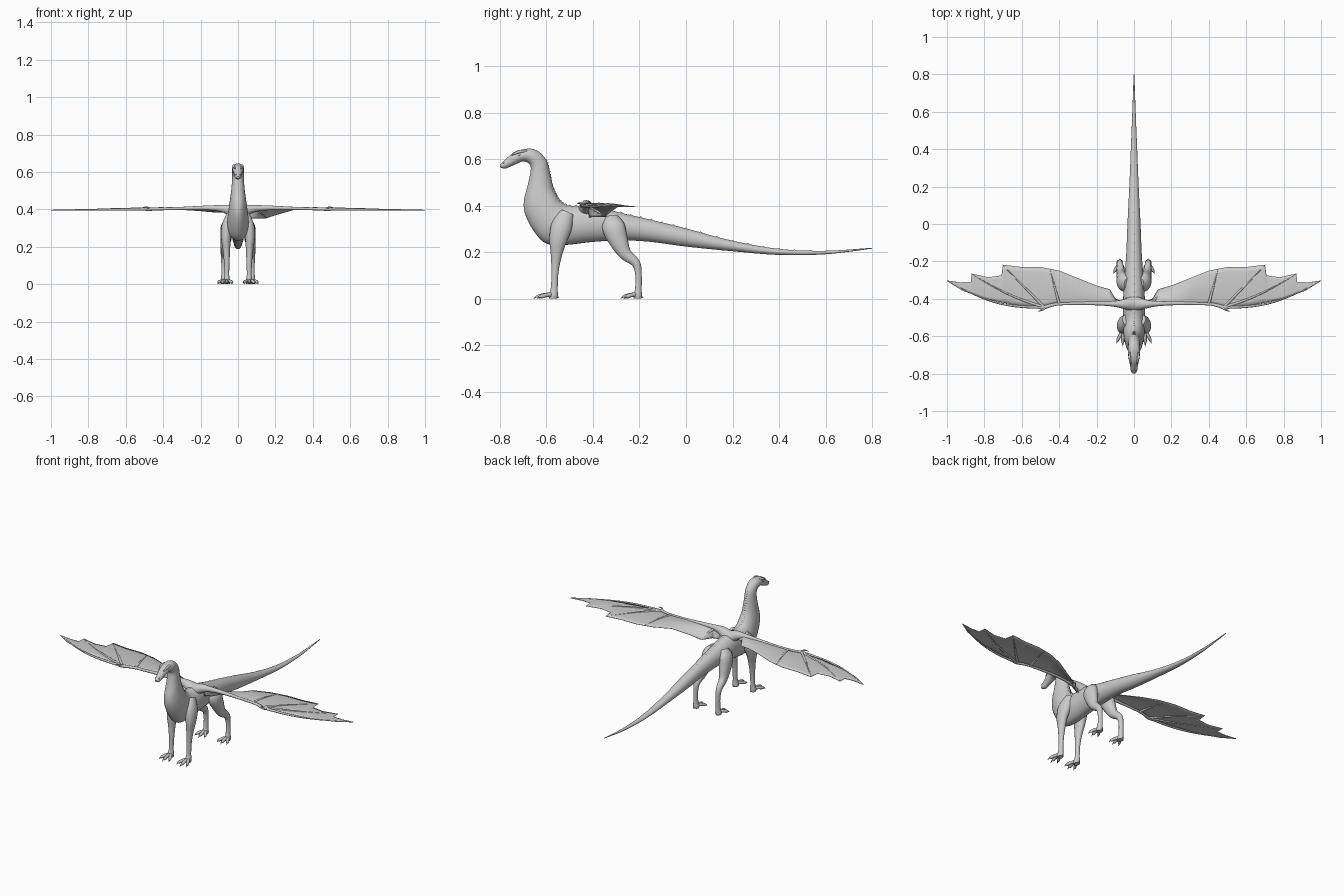
import bpy, bmesh, math
from mathutils import Vector, Matrix

if "Cube" in bpy.data.objects:
    bpy.data.objects.remove(bpy.data.objects["Cube"])


def finish(name, bm, angle=50):
    bmesh.ops.recalc_face_normals(bm, faces=bm.faces)
    me = bpy.data.meshes.new(name)
    bm.to_mesh(me)
    bm.free()
    ob = bpy.data.objects.new(name, me)
    bpy.context.collection.objects.link(ob)
    bpy.ops.object.select_all(action='DESELECT')
    bpy.context.view_layer.objects.active = ob
    ob.select_set(True)
    bpy.ops.object.shade_smooth_by_angle(angle=math.radians(angle))
    return ob


def spline(rows, sub=5):
    """Catmull-Rom resampling of rows of numbers."""
    out = []
    for i in range(len(rows) - 1):
        a, b, c, d = (rows[max(0, min(len(rows) - 1, i + k))] for k in (-1, 0, 1, 2))
        for s in range(sub):
            t = s / sub
            out.append([q + .5 * t * (r - p + t * (2*p - 5*q + 4*r - s4 + t * (3*(q - r) + s4 - p)))
                        for p, q, r, s4 in zip(a, b, c, d)])
    return out + [list(rows[-1])]


def loft(name, rings, n=20):
    """Skin a list of (centre, side vector, up vector) ellipses."""
    bm = bmesh.new()
    loops = [[bm.verts.new(c + u * math.cos(2*math.pi*k/n) + v * math.sin(2*math.pi*k/n))
              for k in range(n)] for c, u, v in rings]
    for a, b in zip(loops, loops[1:]):
        for k in range(n):
            bm.faces.new((a[k], a[(k+1) % n], b[(k+1) % n], b[k]))
    bm.faces.new(loops[0])
    bm.faces.new(loops[-1])
    return finish(name, bm)


def limb(name, rows, side=1, n=14, sub=5):
    """Tube through rows of (x, y, z, side radius, depth radius)."""
    pts = spline(rows, sub)
    cs = [Vector((p[0] * side, p[1], p[2])) for p in pts]
    rings = []
    for i, p in enumerate(pts):
        t = (cs[min(i+1, len(cs)-1)] - cs[max(i-1, 0)]).normalized()
        ref = Vector((0, 0, 1)) if abs(t.x) > .7 else Vector((1, 0, 0))
        u = (ref - t * ref.dot(t)).normalized()
        rings.append((cs[i], u * max(p[3], .0008), t.cross(u) * max(p[4], .0008)))
    return loft(name, rings, n)


def lerp(table, x):
    for (x0, y0), (x1, y1) in zip(table, table[1:]):
        if x <= x1:
            return y0 + (y1 - y0) * (x - x0) / (x1 - x0)
    return table[-1][1]


# Body, tail, neck and head: top y, top z, bottom y, bottom z, half width
BODY = [
    (.80, .22, .80, .216, .002), (.60, .207, .60, .192, .009),
    (.40, .215, .40, .189, .017), (.20, .25, .20, .205, .025),
    (0, .303, 0, .225, .035), (-.15, .34, -.15, .245, .041),
    (-.28, .37, -.28, .252, .05), (-.40, .40, -.40, .245, .058),
    (-.50, .40, -.52, .232, .058), (-.54, .42, -.60, .238, .058),
    (-.56, .45, -.65, .285, .054), (-.573, .48, -.69, .36, .047),
    (-.582, .52, -.697, .42, .040), (-.59, .56, -.68, .49, .034),
    (-.60, .595, -.668, .55, .031), (-.625, .627, -.67, .575, .031),
    (-.66, .645, -.685, .588, .032), (-.70, .643, -.705, .59, .031),
    (-.735, .633, -.73, .58, .026), (-.765, .61, -.757, .568, .02),
    (-.787, .59, -.78, .56, .017), (-.80, .576, -.798, .565, .008)]
skin = spline(BODY, 6)
loft("body", [(Vector((0, (a+c)/2, (b+d)/2)), Vector((w, 0, 0)), Vector((0, (a-c)/2, (b-d)/2)))
              for a, b, c, d, w in skin], 28)

# Low scales along the spine
bm = bmesh.new()
for a, b, c, d, w in skin[8:86:2]:
    up = Vector((0, a - c, b - d)).normalized()
    m = Matrix.Translation(Vector((0, a, b)) + up * .001) @ up.to_track_quat('Z', 'Y').to_matrix().to_4x4()
    r = .005 + w * .12
    bmesh.ops.create_cone(bm, cap_ends=True, segments=6, radius1=r, radius2=0, depth=r * .9, matrix=m)
finish("spine_scales", bm)

# Limb paths
FRONT = [(.042, -.51, .37, .02, .03), (.056, -.535, .31, .032, .046), (.064, -.55, .25, .027, .038),
         (.062, -.557, .19, .02, .025), (.06, -.563, .12, .015, .016), (.06, -.566, .05, .013, .015),
         (.06, -.57, .015, .018, .02), (.06, -.57, .002, .016, .018)]
REAR = [(.035, -.32, .35, .02, .03), (.055, -.312, .31, .035, .05), (.064, -.29, .25, .031, .042),
        (.07, -.262, .195, .023, .028), (.075, -.215, .153, .017, .019), (.076, -.204, .10, .013, .014),
        (.076, -.205, .04, .014, .015), (.076, -.208, .015, .018, .019), (.076, -.208, .002, .016, .017)]

# Wing outline seen from above and finger tips
LEAD = [(.06, -.43), (.42, -.428), (.5, -.45), (.62, -.437), (.8, -.40), (.92, -.355), (1, -.305)]
TRAIL = [(.06, -.415), (.1, -.40), (.13, -.35), (.2, -.33), (.3, -.29), (.4, -.25), (.5, -.23),
         (.6, -.23), (.7, -.218), (.708, -.275), (.78, -.285), (.868, -.265), (.872, -.31),
         (.93, -.312), (1, -.302)]
TIPS = [(1, -.303), (.87, -.266), (.703, -.219), (.45, -.24)]
HEIGHT = [(.06, .405), (.2, .408), (.5, .401), (1, .396)]


def wing_z(x, t, drop):
    sag = drop * t * max(0, min(1, (.3 - x) / .15))
    return lerp(HEIGHT, x) - .010 * t * (1 - x) + .012 * math.sin(math.pi * t) * (1 - x) - sag


def wing_point(x, y, drop):
    a, b = lerp(LEAD, x), lerp(TRAIL, x)
    return wing_z(x, max(0, min(1, (y - a) / max(b - a, .001))), drop)


for tag, s in (("right", 1), ("left", -1)):
    # Legs with three clawed toes each
    for part, path, reach in (("front", FRONT, .085), ("rear", REAR, .073)):
        limb(f"{part}_leg_{tag}", path, s)
        x, y = path[-1][:2]
        for i, dx in enumerate((-.032, 0, .032)):
            l = reach * (1 if dx == 0 else .82)
            limb(f"{part}_toe_{tag}_{i}", [
                (x, y, .018, .011, .011), (x + dx*.5, y - l*.4, .017, .009, .009),
                (x + dx*.85, y - l*.72, .011, .008, .009), (x + dx*.95, y - l*.82, .011, .004, .005),
                (x + dx*1.05, y - l, .002, .001, .001)], s, 8, 3)
        limb(f"{part}_heel_claw_{tag}", [(x, y + .008, .016, .007, .007),
                                         (x, y + .024, .004, .001, .001)], s, 8, 3)

    # Wing membrane
    drop = .045 if s > 0 else .012
    xs = sorted({round(.06 + .94*i/70, 4) for i in range(71)} | {p[0] for p in TRAIL + LEAD})
    bm = bmesh.new()
    rows = []
    for x in xs:
        a, b = lerp(LEAD, x), lerp(TRAIL, x)
        rows.append([bm.verts.new((s*x, a + (b-a)*j/8, wing_z(x, j/8, drop))) for j in range(9)])
    for p, q in zip(rows, rows[1:]):
        for j in range(8):
            bm.faces.new((p[j], q[j], q[j+1], p[j+1]))
    web = finish(f"wing_membrane_{tag}", bm, 60)
    mod = web.modifiers.new("thickness", 'SOLIDIFY')
    mod.thickness, mod.offset = .003, 0

    # Wing arm, fingers and thumb claw
    limb(f"wing_arm_{tag}", [(.0, -.425, .375, .04, .045), (.05, -.428, .398, .027, .028),
                             (.11, -.427, .407, .016, .015), (.2, -.424, .408, .011, .011),
                             (.32, -.425, .405, .008, .008), (.42, -.43, .403, .008, .008),
                             (.48, -.446, .401, .009, .01), (.51, -.45, .40, .005, .005)], s)
    for i, (x, y) in enumerate(TIPS):
        x0, y0 = (.48, -.445) if i < 3 else (.4, -.427)
        path = []
        for k in range(8):
            t = k / 7
            px, py = x0 + (x-x0)*t, y0 + (y-y0)*t
            if i < 2:
                py -= (.045, .018)[i] * math.sin(math.pi * t)
            r = .0065 * (1-t) + .0018
            path.append((px, py, wing_point(px, py, drop), r, r))
        limb(f"wing_finger_{tag}_{i}", path, s, 8, 2)
    limb(f"wing_elbow_strut_{tag}", [(.1, -.425, .405, .008, .008),
                                     (.15, -.345, wing_z(.15, 1, drop), .002, .002)], s, 8, 3)
    limb(f"thumb_claw_{tag}", [(.47, -.445, .404, .006, .006), (.49, -.46, .412, .004, .004),
                               (.515, -.468, .408, .001, .001)], s, 8, 3)

    # Brow ridge, eye and nostril
    limb(f"brow_{tag}", [(.02, -.68, .635, .004, .004), (.023, -.715, .633, .007, .007),
                         (.016, -.75, .618, .003, .003)], s, 8, 4)
    for name, pos, r in (("eye", (.025, -.717, .619), .006), ("nostril", (.011, -.785, .584), .005)):
        bm = bmesh.new()
        bmesh.ops.create_uvsphere(bm, u_segments=12, v_segments=8, radius=r,
                                  matrix=Matrix.Translation((pos[0]*s, pos[1], pos[2])))
        finish(f"{name}_{tag}", bm)
